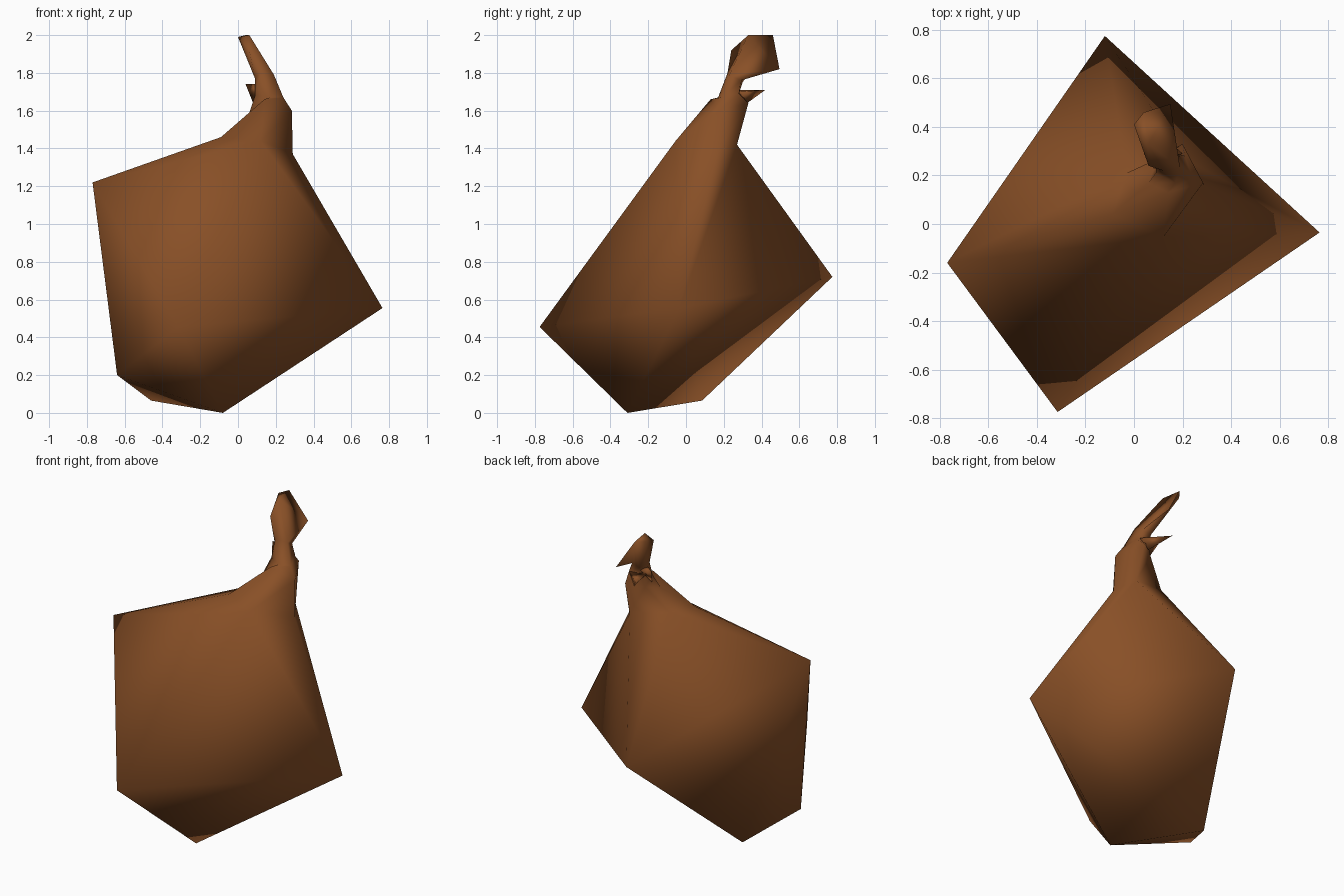
import bpy
import bmesh

default_cube = bpy.data.objects.get("Cube")
if default_cube:
    bpy.data.objects.remove(default_cube, do_unlink=True)

# One plain cloth colour
cloth = bpy.data.materials.new("brown_cloth")
cloth.use_nodes = True
colour = (0.25, 0.08, 0.02, 1)
cloth.diffuse_color = colour
cloth.node_tree.nodes["Principled BSDF"].inputs["Base Color"].default_value = colour


def finish(bm, name):
    """Turn a bmesh into a smooth shaded cloth object."""
    bmesh.ops.recalc_face_normals(bm, faces=bm.faces[:])
    mesh = bpy.data.meshes.new(name)
    bm.to_mesh(mesh)
    bm.free()
    mesh.materials.append(cloth)
    for polygon in mesh.polygons:
        polygon.use_smooth = True
    obj = bpy.data.objects.new(name, mesh)
    bpy.context.collection.objects.link(obj)
    return obj


def add_ring(bm, points):
    return [bm.verts.new(point) for point in points]


def bridge(bm, lower, upper):
    """Join two rings of equal length with a band of triangles."""
    count = len(lower)
    for i in range(count):
        j = (i + 1) % count
        bm.faces.new((lower[i], lower[j], upper[j]))
        bm.faces.new((lower[i], upper[j], upper[i]))


sack = bmesh.new()

# Corners of the bulging sack: back, east, front, west and three on the base
corners = {
    "A": (-0.12, 0.775, 0.72),
    "B": (0.765, -0.035, 0.555),
    "C": (-0.315, -0.775, 0.455),
    "D": (-0.77, -0.16, 1.22),
    "E": (-0.08, -0.31, 0.0),
    "F": (-0.46, 0.085, 0.065),
    "G": (-0.64, -0.247, 0.2),
}
verts = {key: sack.verts.new(point) for key, point in corners.items()}

# Neck base, listed as front, right, back right, back left, left
neck_base = add_ring(sack, [
    (0.12, -0.055, 1.44), (0.29, 0.16, 1.37), (0.21, 0.27, 1.42),
    (-0.03, 0.21, 1.47), (-0.09, 0.04, 1.46)])
verts.update(zip("VWXYZ", neck_base))

base_faces = "EFG EGC CEB FBE FAB"
side_faces = "CGD DGF DFA CDV CVB DZV"
shoulder_faces = "BVW BWX BXA AXY AYD DYZ"
for face in " ".join((base_faces, side_faces, shoulder_faces)).split():
    sack.faces.new([verts[letter] for letter in face])

# Gathered collar, tied waist, twist and the flattened flap of loose cloth
neck_rings = [
    [(0.14, 0.13, 1.66), (0.285, 0.17, 1.6), (0.2, 0.33, 1.64),
     (0.1, 0.27, 1.62), (0.06, 0.17, 1.59)],
    [(0.17, 0.17, 1.67), (0.24, 0.19, 1.67), (0.21, 0.28, 1.69),
     (0.13, 0.28, 1.7), (0.09, 0.21, 1.68)],
    [(0.12, 0.22, 1.8), (0.19, 0.23, 1.79), (0.18, 0.29, 1.76),
     (0.12, 0.3, 1.75), (0.09, 0.24, 1.77)],
    [(0.06, 0.24, 1.92), (0.06, 0.33, 2.0), (0.15, 0.495, 1.82),
     (0.04, 0.46, 2.0), (0.0, 0.41, 1.99)],
]
previous = neck_base
for points in neck_rings:
    current = add_ring(sack, points)
    bridge(sack, previous, current)
    previous = current
cap = sack.faces.new(previous)
bmesh.ops.triangulate(sack, faces=[cap])
finish(sack, "cloth_sack")


def pointed_fold(name, base, tip):
    """A small pinched fold: a triangular base drawn out to a point."""
    bm = bmesh.new()
    ring = add_ring(bm, base)
    point = bm.verts.new(tip)
    bm.faces.new(ring)
    for i, vert in enumerate(ring):
        bm.faces.new((vert, ring[(i + 1) % len(ring)], point))
    return finish(bm, name)


# Loose folds poking out beside the tie
pointed_fold("back_fold",
             [(0.2, 0.29, 1.7), (0.09, 0.25, 1.71), (0.15, 0.31, 1.63)],
             (0.06, 0.42, 1.71))
pointed_fold("side_fold",
             [(0.13, 0.22, 1.74), (0.12, 0.29, 1.73), (0.08, 0.23, 1.64)],
             (0.04, 0.29, 1.74))
